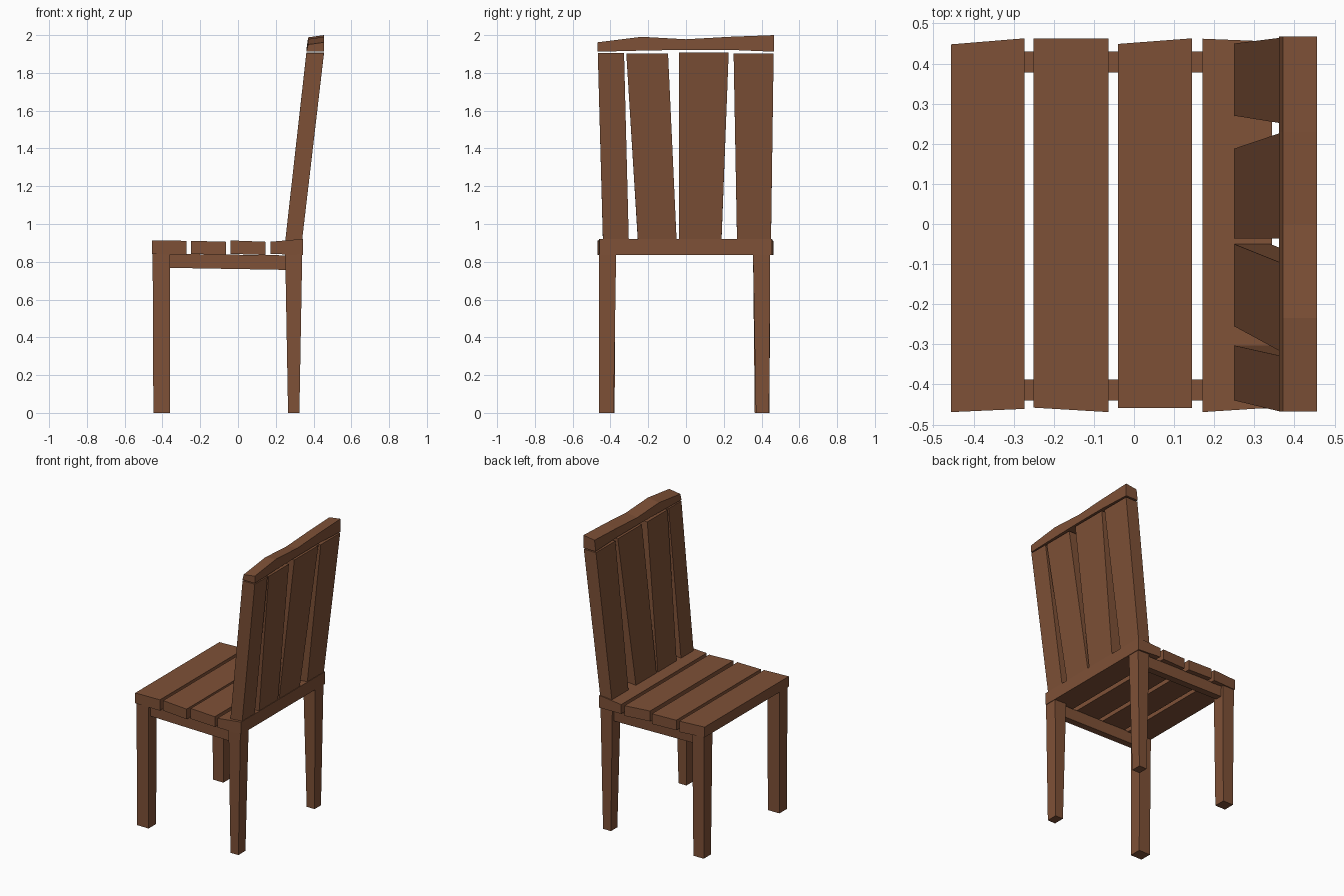
import bpy

if "Cube" in bpy.data.objects:
    bpy.data.objects.remove(bpy.data.objects["Cube"])

# One brown wood for the whole chair
wood = bpy.data.materials.new("brown wood")
wood.diffuse_color = (0.21, 0.082, 0.038, 1)
wood.use_nodes = True
wood.node_tree.nodes["Principled BSDF"].inputs["Base Color"].default_value = wood.diffuse_color


def loft(name, rings):
    """Solid through a row of four-point rings, closed at both ends."""
    verts = [p for ring in rings for p in ring]
    faces = [(3, 2, 1, 0)]
    for r in range(len(rings) - 1):
        a = r * 4
        for i in range(4):
            j = (i + 1) % 4
            faces.append((a + i, a + j, a + 4 + j, a + 4 + i))
    last = len(verts) - 4
    faces.append((last, last + 1, last + 2, last + 3))
    mesh = bpy.data.meshes.new(name)
    mesh.from_pydata(verts, [], faces)
    mesh.materials.append(wood)
    obj = bpy.data.objects.new(name, mesh)
    bpy.context.collection.objects.link(obj)
    return obj


def rect(x0, x1, y0, y1, z0, z1=None):
    """Horizontal ring, z0 on the x0 side and z1 on the x1 side."""
    z1 = z0 if z1 is None else z1
    return [(x0, y0, z0), (x1, y0, z1), (x1, y1, z1), (x0, y1, z0)]


# Legs: foot and top rectangles (x0, x1, y0, y1)
legs = {
    "front_left_leg": ((-0.448, -0.36, -0.46, -0.378), (-0.452, -0.36, -0.46, -0.373)),
    "front_right_leg": ((0.265, 0.325, -0.46, -0.383), (0.25, 0.34, -0.46, -0.37)),
    "rear_left_leg": ((-0.445, -0.366, 0.364, 0.442), (-0.45, -0.36, 0.355, 0.446)),
    "rear_right_leg": ((0.265, 0.325, 0.37, 0.44), (0.25, 0.34, 0.355, 0.446)),
}
for name, (foot, top) in legs.items():
    loft(name, [rect(*foot, 0), rect(*top, 0.84)])

# Rails under the seat
loft("front_seat_rail", [rect(-0.37, 0.26, -0.44, -0.393, 0.768, 0.757),
                         rect(-0.37, 0.26, -0.44, -0.388, 0.842, 0.834)])
loft("rear_seat_rail", [rect(-0.37, 0.26, 0.378, 0.425, 0.768, 0.757),
                        rect(-0.37, 0.26, 0.378, 0.43, 0.842, 0.834)])

# Seat planks: x0, x1, y range on the x0 side, y range on the x1 side, top z at x0 and x1
planks = [
    (-0.456, -0.273, -0.469, 0.448, -0.461, 0.463, 0.913, 0.911),
    (-0.25, -0.064, -0.458, 0.463, -0.469, 0.463, 0.911, 0.906),
    (-0.04, 0.145, -0.459, 0.449, -0.459, 0.463, 0.913, 0.906),
    (0.171, 0.344, -0.469, 0.462, -0.458, 0.455, 0.906, 0.921),
]
for n, (x0, x1, a0, a1, b0, b1, t0, t1) in enumerate(planks, 1):
    loft(f"seat_plank_{n}",
         [[(x0, a0, z0), (x1, b0, z1), (x1, b1, z1), (x0, a1, z0)]
          for z0, z1 in ((0.842, 0.836), (t0, t1))])

# Leaning back slats: y range at the bottom, y range at the top, top z
slats = [
    (-0.44, -0.303, -0.467, -0.328, 1.905),
    (-0.255, -0.05, -0.316, -0.095, 1.902),
    (-0.036, 0.188, -0.036, 0.226, 1.908),
    (0.27, 0.45, 0.252, 0.464, 1.903),
]
for n, (a0, a1, b0, b1, z) in enumerate(slats, 1):
    loft(f"back_slat_{n}", [rect(0.25, 0.34, a0, a1, 0.91, 0.92),
                            rect(0.362, 0.455, b0, b1, z)])

# Wavy top rail: y, bottom z, top z
stations = [(-0.468, 1.912, 1.962), (-0.235, 1.918, 1.991), (0, 1.922, 1.978),
            (0.23, 1.922, 1.991), (0.467, 1.912, 2.0)]
loft("top_rail", [[(0.362, y, b), (0.371, y, t - 0.012), (0.456, y, t), (0.456, y, b)]
                  for y, b, t in stations])

# Make all face normals point outwards
import bmesh
for obj in bpy.context.collection.objects:
    bm = bmesh.new()
    bm.from_mesh(obj.data)
    bmesh.ops.recalc_face_normals(bm, faces=bm.faces)
    bm.to_mesh(obj.data)
    bm.free()
